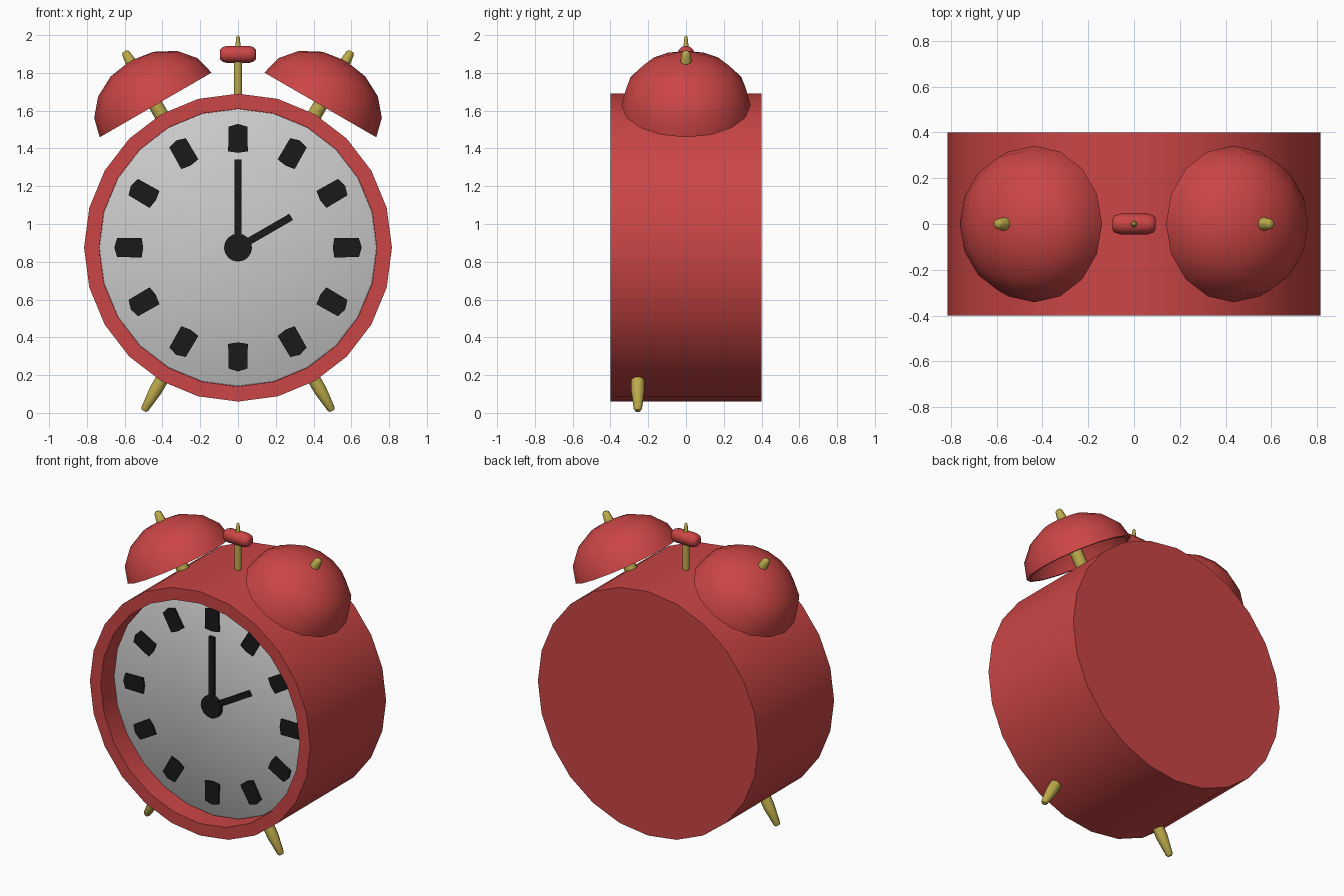
import bpy, bmesh, math
from mathutils import Vector, Matrix

if "Cube" in bpy.data.objects:
    bpy.data.objects.remove(bpy.data.objects["Cube"])

CZ = 0.875                      # height of the clock centre
TILT = math.radians(30)


def material(name, rgb):
    m = bpy.data.materials.new(name)
    m.diffuse_color = (*rgb, 1)
    m.use_nodes = True
    m.node_tree.nodes["Principled BSDF"].inputs["Base Color"].default_value = m.diffuse_color
    return m


RED = material("red_paint", (0.60, 0.06, 0.06))
BRASS = material("brass", (0.50, 0.40, 0.07))
BLACK = material("black", (0.01, 0.01, 0.01))


def finish(bm, name, mat, matrix, angle=40):
    bmesh.ops.recalc_face_normals(bm, faces=bm.faces)
    bm.transform(matrix)
    mesh = bpy.data.meshes.new(name)
    bm.to_mesh(mesh)
    bm.free()
    ob = bpy.data.objects.new(name, mesh)
    bpy.context.collection.objects.link(ob)
    if mat:
        mesh.materials.append(mat)
    bpy.ops.object.select_all(action='DESELECT')
    ob.select_set(True)
    bpy.context.view_layer.objects.active = ob
    bpy.ops.object.shade_smooth_by_angle(angle=math.radians(angle))
    return ob


def along(origin, direction):
    """Matrix that lays local z along a direction."""
    q = Vector(direction).to_track_quat('Z', 'Y')
    return Matrix.Translation(origin) @ q.to_matrix().to_4x4()


def lathe(name, profile, segs, mat, matrix, angle=40):
    """Revolve (radius, height) points around local z."""
    bm = bmesh.new()
    rings = []
    for r, h in profile:
        if r == 0:
            rings.append([bm.verts.new((0, 0, h))] * segs)
        else:
            rings.append([bm.verts.new((r * math.cos(2 * math.pi * i / segs),
                                        r * math.sin(2 * math.pi * i / segs), h))
                          for i in range(segs)])
    for a, b in zip(rings, rings[1:]):
        for i in range(segs):
            j = (i + 1) % segs
            quad = list(dict.fromkeys((a[i], a[j], b[j], b[i])))
            if len(quad) > 2:
                bm.faces.new(quad)
    return finish(bm, name, mat, matrix, angle)


def plate(name, outline, y_front, y_back, turn):
    """Extruded flat shape on the dial, turned clockwise about the centre."""
    bm = bmesh.new()
    face = bm.faces.new([bm.verts.new((x, y_front, z)) for x, z in outline])
    ext = bmesh.ops.extrude_face_region(bm, geom=[face])
    moved = [v for v in ext["geom"] if isinstance(v, bmesh.types.BMVert)]
    bmesh.ops.translate(bm, verts=moved, vec=(0, y_back - y_front, 0))
    m = Matrix.Translation((0, 0, CZ)) @ Matrix.Rotation(turn, 4, 'Y')
    return finish(bm, name, BLACK, m, 30)


front = along((0, 0, CZ), (0, -1, 0))

# Case with recessed front
lathe("case", [(0, -0.4), (0.815, -0.4), (0.815, 0.4), (0.735, 0.4),
               (0.735, 0.24), (0, 0.24)], 24, RED, front)

# Dial, hour marks, hands and hub
lathe("dial", [(0, 0.23), (0.734, 0.23), (0.734, 0.26), (0.725, 0.266), (0, 0.266)],
      24, None, front)
mark = [(-0.052, 0.51), (0, 0.502), (0.052, 0.51), (0.05, 0.64), (0, 0.655), (-0.05, 0.64)]
for i in range(12):
    plate("hour_mark", mark, -0.277, -0.25, i * TILT)
for name, length, turn in (("minute_hand", 0.466, 0), ("hour_hand", 0.325, 2 * TILT)):
    plate(name, [(-0.019, 0), (0.019, 0), (0.019, length), (-0.019, length)],
          -0.285, -0.265, turn)
lathe("hand_hub", [(0, 0.25), (0.074, 0.25), (0.074, 0.288), (0, 0.288)], 16, BLACK, front)

# Bells, bell posts and feet, mirrored left and right
R, H, T = 0.342, 0.27, 0.02
steps = [math.radians(22.5 * k) for k in range(5)]
dome = [(R * math.cos(a) if k < 4 else 0, H * math.sin(a)) for k, a in enumerate(steps)]
inner = [((R - T) * math.cos(a) if k < 4 else 0, (H - T) * math.sin(a))
         for k, a in enumerate(steps)]
bell = dome[::-1] + inner
for side, s in (("left", -1), ("right", 1)):
    up = Vector((s * math.sin(TILT), 0, math.cos(TILT)))
    down = Vector((up.x, 0, -up.z))
    centre = Vector((0, 0, CZ))
    lathe(side + "_bell", bell, 16, RED, along(centre + up * 0.872, up), 50)
    lathe(side + "_bell_post", [(0, 0.74), (0.04, 0.74), (0.04, 0.95), (0.033, 1.12),
                                (0.022, 1.19), (0.012, 1.2), (0, 1.2)],
          10, BRASS, along(centre, up), 50)
    lathe(side + "_foot", [(0, 0.74), (0.036, 0.74), (0.036, 0.87), (0.022, 0.985),
                           (0.014, 0.998), (0, 0.998)],
          10, BRASS, along(centre + Vector((0, -0.255, 0)), down), 50)

# Hammer and its rod
lathe("hammer_rod", [(0, 1.66), (0.022, 1.66), (0.021, 1.88), (0.015, 1.93),
                     (0.009, 1.99), (0, 2.0)], 10, BRASS, along((0, 0, 0), (0, 0, 1)))
half = [(0.026, 0.094), (0.038, 0.083), (0.045, 0.06)]
lathe("hammer_head", [(0, 0.095)] + half + [(r, -h) for r, h in half[::-1]] + [(0, -0.095)],
      12, RED, along((0, 0, 1.898), (1, 0, 0)), 60)
